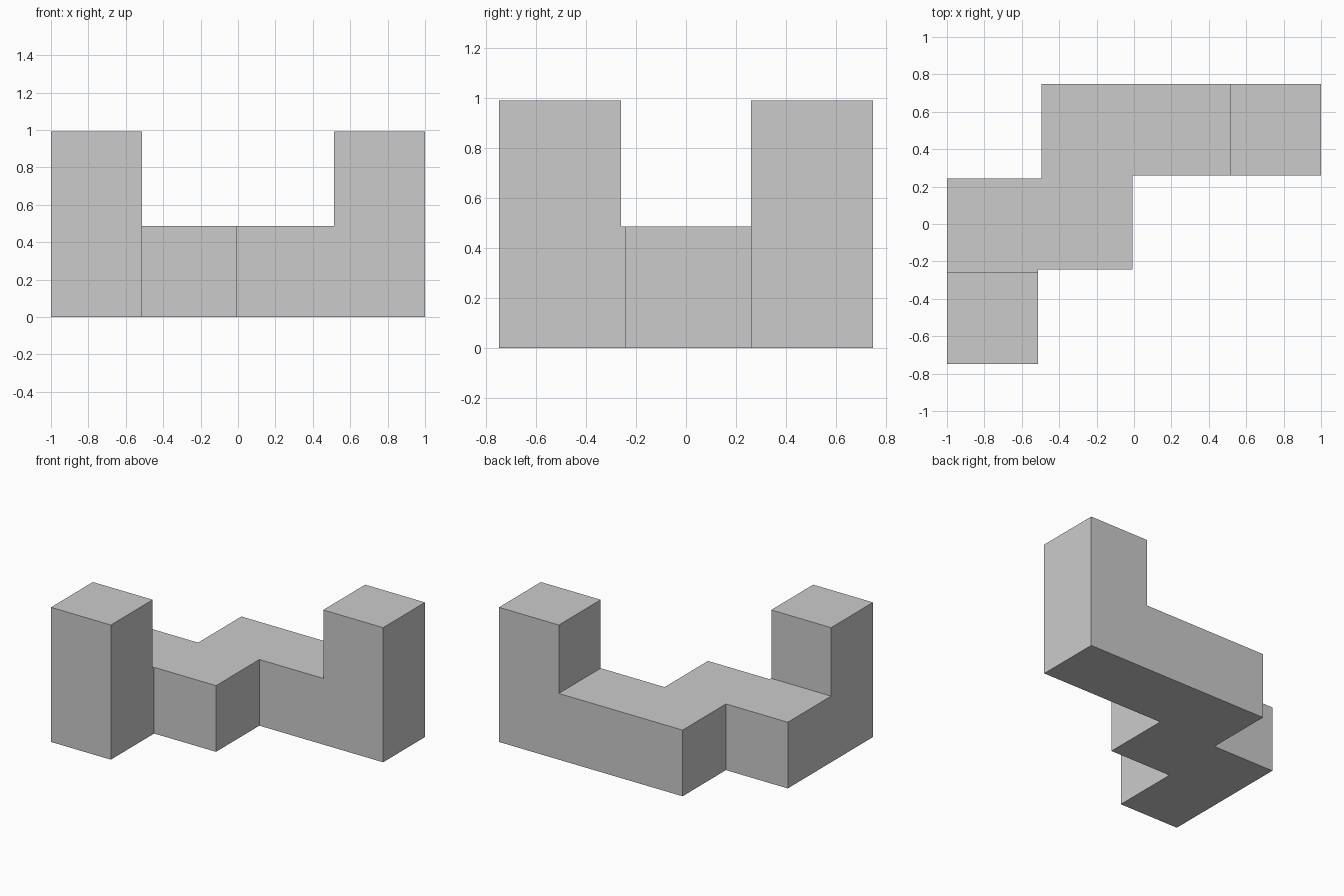
import bpy, bmesh

if "Cube" in bpy.data.objects:
    bpy.data.objects.remove(bpy.data.objects["Cube"])

PITCH = 0.5042          # spacing of the cube cells
W = 0.4875              # cell size after a thin clearance is removed


def lo(i, n):           # lower side of cell i in a row of n centred cells
    return -((n - 1) * PITCH + W) / 2 + i * PITCH


def hi(i, n):
    return lo(i, n) + W


X = [(lo(i, 4), hi(i, 4)) for i in range(4)]
Y = [(lo(i, 3), hi(i, 3)) for i in range(3)]

bm = bmesh.new()
cache = {}


def face(points):
    vs = []
    for p in points:
        if p not in cache:
            cache[p] = bm.verts.new((p[0], p[1], 0))
        vs.append(cache[p])
    return bm.faces.new(vs)


def raise_faces(faces, dz, keep):
    res = bmesh.ops.extrude_face_region(bm, geom=faces, use_keep_orig=keep)["geom"]
    bmesh.ops.translate(bm, vec=(0, 0, dz),
                        verts=[g for g in res if isinstance(g, bmesh.types.BMVert)])
    if not keep:
        bmesh.ops.delete(bm, geom=[f for f in faces if f.is_valid], context='FACES_ONLY')
    return [g for g in res if isinstance(g, bmesh.types.BMFace)]


# Footprint: two end cells joined by a stepped middle
(x0, x0e), (x1, x1e), _, (x3, x3e) = X
(y0, y0e), (y1, y1e), (y2, y2e) = Y
floor = [
    face([(x0, y0), (x0e, y0), (x0e, y0e), (x0, y0e)]),
    face([(x0, y0e), (x0e, y0e), (x0e, y1), (x1e, y1), (x1e, y2), (x3, y2),
          (x3, y2e), (x1, y2e), (x1, y1e), (x0, y1e)]),
    face([(x3, y2), (x3e, y2), (x3e, y2e), (x3, y2e)]),
]

# Lower layer, then a tower on each end cell
top = raise_faces(floor, W, True)
ends = [f for f in top if len(f.verts) == 4]
for end in ends:
    raise_faces([end], PITCH, False)

# Merge flat neighbours into clean faces
bmesh.ops.dissolve_limit(bm, angle_limit=0.01, verts=bm.verts[:], edges=bm.edges[:])
bmesh.ops.recalc_face_normals(bm, faces=bm.faces[:])

mesh = bpy.data.meshes.new("puzzle_block")
bm.to_mesh(mesh)
bm.free()
bpy.context.collection.objects.link(bpy.data.objects.new("puzzle_block", mesh))
